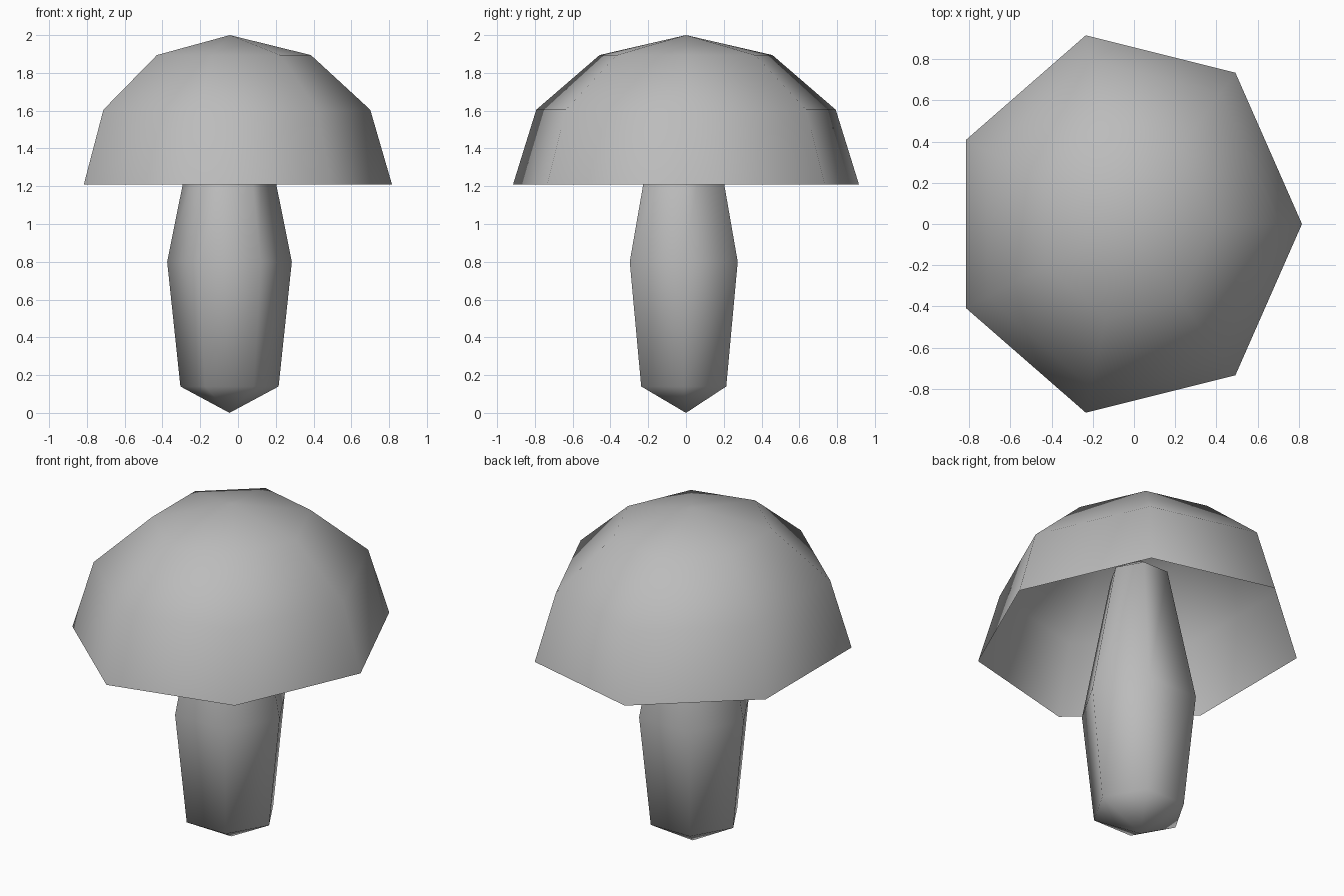
import bpy, bmesh, math

if "Cube" in bpy.data.objects:
    bpy.data.objects.remove(bpy.data.objects["Cube"])

grey = bpy.data.materials.new("plain_grey")
grey.diffuse_color = (0.5, 0.5, 0.5, 1)
grey.use_nodes = True
grey.node_tree.nodes["Principled BSDF"].inputs["Base Color"].default_value = grey.diffuse_color


def lathe(name, sides, rings, centre, bottom=None, top=None):
    """Stack of n-sided rings (z, rx, ry), optionally closed by end points."""
    bm = bmesh.new()
    loops = []
    for z, rx, ry in rings:
        loops.append([bm.verts.new((centre[0] + rx * math.cos(2 * math.pi * i / sides),
                                    centre[1] + ry * math.sin(2 * math.pi * i / sides), z))
                      for i in range(sides)])
    for a, b in zip(loops, loops[1:]):
        for i in range(sides):
            j = (i + 1) % sides
            bm.faces.new((a[i], a[j], b[j], b[i]))
    if bottom:
        p = bm.verts.new(bottom)
        for i in range(sides):
            bm.faces.new((loops[0][(i + 1) % sides], loops[0][i], p))
    if top:
        p = bm.verts.new(top)
        for i in range(sides):
            bm.faces.new((loops[-1][i], loops[-1][(i + 1) % sides], p))
    for f in bm.faces:
        f.smooth = True
    me = bpy.data.meshes.new(name)
    bm.to_mesh(me)
    bm.free()
    me.materials.append(grey)
    ob = bpy.data.objects.new(name, me)
    bpy.context.collection.objects.link(ob)
    return ob


# Hollow cap: upper half of a seven-sided dome, open underneath
cap_rings = [(1.21 + 0.79 * math.sin(t), 0.858 * math.cos(t), 0.939 * math.cos(t))
             for t in (0, math.pi / 6, math.pi / 3)]
lathe("mushroom_cap", 7, cap_rings, (-0.043, 0), top=(-0.043, 0, 2.0))

# Six-sided stem with a pointed foot, tapering up inside the cap
stem_rings = [(0.14, 0.26, 0.26), (0.80, 0.33, 0.33), (1.62, 0.165, 0.165)]
lathe("mushroom_stem", 6, stem_rings, (-0.045, -0.012),
      bottom=(-0.045, 0, 0), top=(-0.045, -0.005, 1.72))
